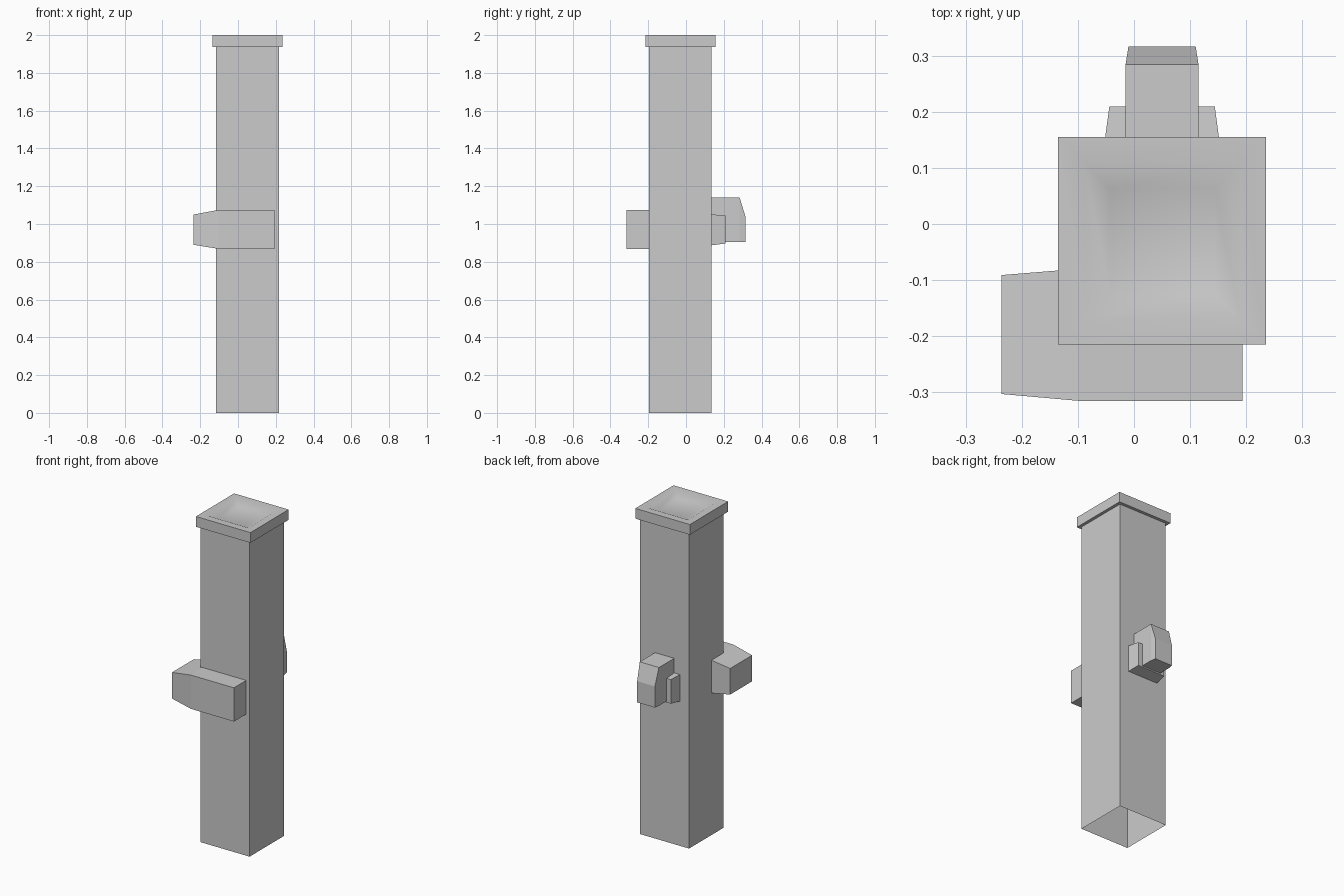
import bpy, bmesh, math

if "Cube" in bpy.data.objects:
    bpy.data.objects.remove(bpy.data.objects["Cube"])


def loft(name, rings, cap_start=True, cap_end=True, smooth=False):
    """Skin a list of four-point rings into one mesh object."""
    bm = bmesh.new()
    loops = [[bm.verts.new(p) for p in ring] for ring in rings]
    for a, b in zip(loops, loops[1:]):
        for i in range(4):
            j = (i + 1) % 4
            bm.faces.new((a[i], a[j], b[j], b[i]))
    if cap_start:
        bm.faces.new(loops[0][::-1])
    if cap_end:
        bm.faces.new(loops[-1])
    if cap_start and cap_end:
        bmesh.ops.recalc_face_normals(bm, faces=bm.faces)
    mesh = bpy.data.meshes.new(name)
    bm.to_mesh(mesh)
    bm.free()
    obj = bpy.data.objects.new(name, mesh)
    bpy.context.collection.objects.link(obj)
    if smooth:
        bpy.context.view_layer.objects.active = obj
        obj.select_set(True)
        bpy.ops.object.shade_smooth_by_angle(angle=math.radians(35))
        obj.select_set(False)
    return obj


CX, CY = 0.05, -0.03  # post axis


def square(half, z):
    return [(CX + sx * half, CY + sy * half, z)
            for sx, sy in ((-1, -1), (1, -1), (1, 1), (-1, 1))]


def rect_x(x, y0, y1, z0, z1):
    return [(x, y0, z0), (x, y1, z0), (x, y1, z1), (x, y0, z1)]


def rect_y(y, half, z0, z1):
    return [(CX - half, y, z0), (CX + half, y, z0),
            (CX + half, y, z1), (CX - half, y, z1)]


# Hollow post, open at the bottom
loft("post", [square(0.166, 0), square(0.166, 1.937)], False, False)

# Overhanging cap with a shallow dished top
loft("post_cap", [square(0.166, 1.937), square(0.185, 1.937), square(0.185, 2.0),
                  square(0.14, 2.0), square(0.093, 1.978)],
     cap_start=False, smooth=True)

# Horizontal block on the front, tapered at its left end
loft("front_block", [rect_x(-0.236, -0.303, -0.091, 0.89, 1.05),
                     rect_x(-0.10, -0.315, -0.08, 0.868, 1.075),
                     rect_x(0.193, -0.315, -0.08, 0.868, 1.075)])

# Latch housing on the back, chamfered at its outer end
loft("back_housing", [rect_y(0.12, 0.065, 0.905, 1.14),
                      rect_y(0.284, 0.065, 0.905, 1.14),
                      rect_y(0.316, 0.06, 0.905, 1.035)])

# Wider bracket plate behind the housing
loft("back_bracket", [rect_y(0.12, 0.106, 0.885, 1.052),
                      rect_y(0.209, 0.094, 0.897, 1.045)])
